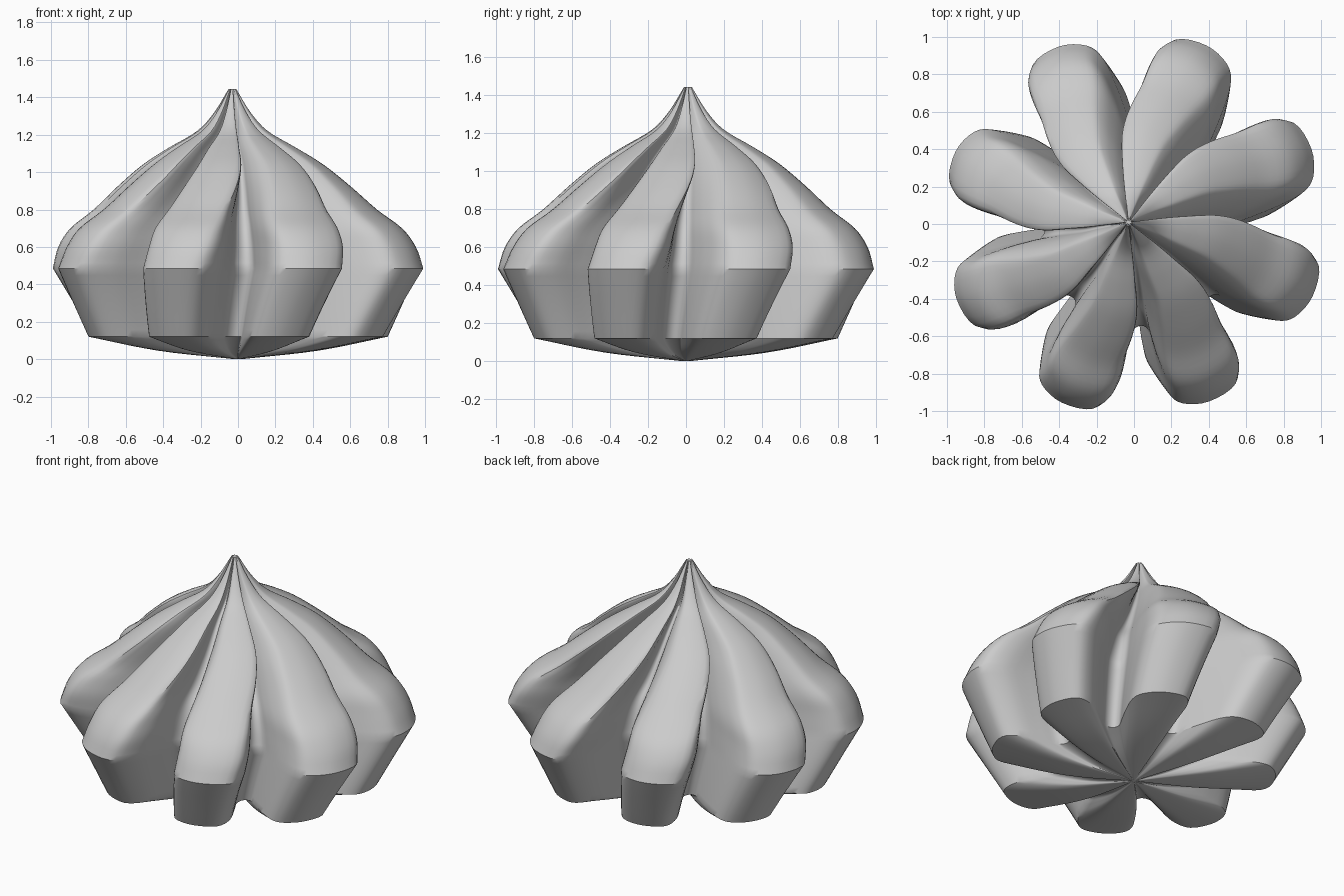
import bpy, bmesh, math
from mathutils import Vector

cube = bpy.data.objects.get("Cube")
if cube:
    bpy.data.objects.remove(cube)

LOBES = 8
FIRST_LOBE = 68  # direction of the first lobe in degrees

# One lobe outline: (degrees from lobe centre, radius)
LOBE = [(-18.5, .53), (-16.5, .62), (-14.5, .75), (-12, .90), (-8, .98), (0, 1.02),
        (9.5, 1.0), (14, .87), (15.3, .68), (16.2, .56), (21, .51)]

# Side profile in three stretches that meet in creases: (height, scale, twist)
UNDERSIDE = [(0, .02, -9), (.045, .43, -8), (.12, .815, -6)]
SKIRT = [(.12, .815, -6), (.30, .91, -3), (.485, 1.01, 0)]
CROWN = [(.485, 1.01, 0), (.60, .965, 2), (.70, .89, 3), (.80, .755, 5), (.92, .62, 9),
         (1.04, .475, 13), (1.13, .335, 14), (1.22, .185, 15), (1.32, .095, 15),
         (1.445, .02, 15)]


def smooth(points, steps, closed=False):
    """Catmull-Rom curve through the points."""
    pts = [Vector(p) for p in points]
    n = len(pts)
    if closed:
        pts = [pts[-1]] + pts + pts[:2]
    else:
        pts = [2 * pts[0] - pts[1]] + pts + [2 * pts[-1] - pts[-2]]
    out = []
    for i in range(n if closed else n - 1):
        a, b, c, d = pts[i:i + 4]
        for s in range(steps):
            t = s / steps
            out.append(b + (c - a) * t / 2 + (a - 2.5 * b + 2 * c - d / 2) * t * t
                       + (1.5 * (b - c) + (d - a) / 2) * t ** 3)
    return out if closed else out + [pts[n]]


def section(widen, twist):
    """Closed outline of all lobes; widen narrows the grooves, which also
    follow an upward twist less than the lobe tips do."""
    half = 180 / LOBES
    pts = []
    for k in range(LOBES):
        for off, r in LOBE:
            wide = math.copysign(half * (abs(off) / half) ** (1 - widen), off)
            depth = (1.02 - r) / .5
            turn = twist * (1 - .65 * depth) if twist > 0 else twist
            a = math.radians(FIRST_LOBE + k * 2 * half + wide + turn)
            # the grooves are slightly off-centre
            pts.append((r * math.cos(a) + .035 * depth, r * math.sin(a) - .03 * depth))
    return smooth(pts, 4, closed=True)


# Swirled body: twisted, scaled copies of the outline stacked up the profile
levels = smooth(UNDERSIDE, 5)[:-1] + smooth(SKIRT, 5)[:-1] + smooth(CROWN, 4)
bm = bmesh.new()
rings = []
for z, scale, twist in levels:
    up = max(0, (z - .485) / .96)
    shift = Vector((-.03, .01)) * min(1, up * 1.5)
    outline = section(.36 * min(1, up * 2), twist)
    rings.append([bm.verts.new((*(p * scale + shift), z)) for p in outline])
for low, high in zip(rings, rings[1:]):
    for i in range(len(low)):
        j = (i + 1) % len(low)
        bm.faces.new((low[i], low[j], high[j], high[i]))
bm.faces.new(rings[-1])
bm.faces.new(rings[0][::-1])
mesh = bpy.data.meshes.new("swirled_meringue")
bm.to_mesh(mesh)
bm.free()
body = bpy.data.objects.new("swirled_meringue", mesh)
bpy.context.collection.objects.link(body)

# Plain pale finish
mat = bpy.data.materials.new("pale_grey")
mat.use_nodes = True
mat.diffuse_color = (.6, .6, .6, 1)
mat.node_tree.nodes["Principled BSDF"].inputs["Base Color"].default_value = (.6, .6, .6, 1)
mesh.materials.append(mat)

bpy.context.view_layer.objects.active = body
body.select_set(True)
bpy.ops.object.shade_smooth_by_angle(angle=math.radians(32))
